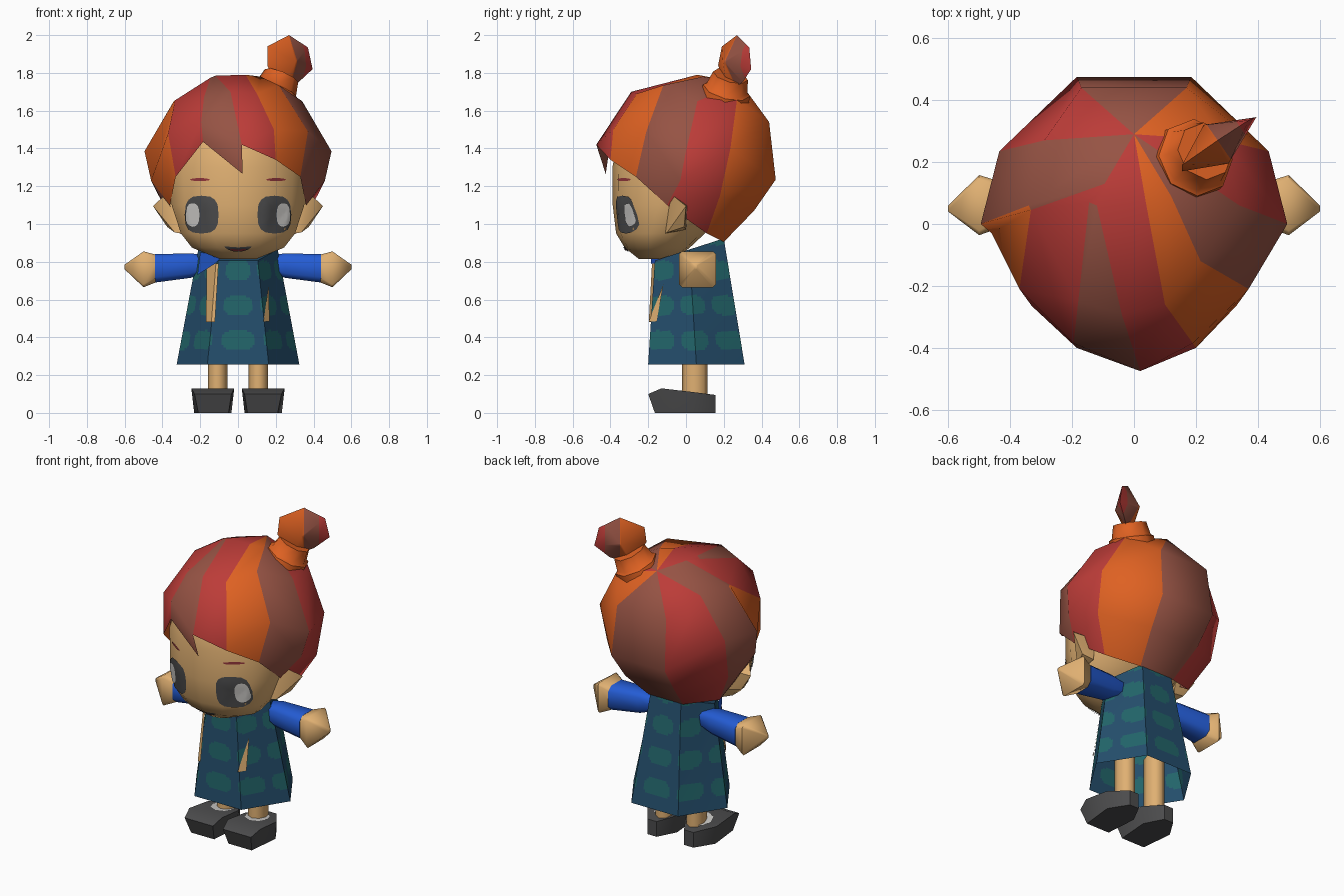
import bpy, bmesh, math
from mathutils import Vector
from mathutils.bvhtree import BVHTree

if "Cube" in bpy.data.objects:
    bpy.data.objects.remove(bpy.data.objects["Cube"])


def lin(c):
    c /= 255
    return c / 12.92 if c <= 0.04045 * 1 else ((c + 0.055) / 1.055) ** 2.4


def material(name, r, g, b):
    m = bpy.data.materials.new(name)
    m.diffuse_color = (lin(r), lin(g), lin(b), 1)
    m.use_nodes = True
    m.node_tree.nodes["Principled BSDF"].inputs["Base Color"].default_value = m.diffuse_color
    return m


RED = material("hair red", 188, 60, 56)
BROWN = material("hair brown", 150, 83, 68)
ORANGE = material("hair orange", 222, 97, 34)
SKIN = material("skin", 224, 176, 114)
BLUE = material("sleeve blue", 36, 92, 212)
NAVY = material("dress navy", 36, 78, 108)
TEAL = material("dress teal", 34, 101, 106)
GREY = material("dark grey", 76, 76, 77)
WHITE = material("light grey", 205, 203, 200)
LIP = material("dark red", 150, 55, 60)


def finish(bm, name, mats, smooth=None, normals=True):
    if normals:
        bmesh.ops.recalc_face_normals(bm, faces=bm.faces)
    me = bpy.data.meshes.new(name)
    bm.to_mesh(me)
    ob = bpy.data.objects.new(name, me)
    bpy.context.collection.objects.link(ob)
    for m in mats:
        me.materials.append(m)
    if smooth:
        bpy.ops.object.select_all(action='DESELECT')
        ob.select_set(True)
        bpy.context.view_layer.objects.active = ob
        bpy.ops.object.shade_smooth_by_angle(angle=math.radians(smooth))
    return ob


def hull(points):
    bm = bmesh.new()
    vs = [bm.verts.new(p) for p in points]
    out = bmesh.ops.convex_hull(bm, input=vs)
    inner = {v for v in out["geom_interior"] if isinstance(v, bmesh.types.BMVert)}
    bmesh.ops.delete(bm, geom=list(inner), context='VERTS')
    bmesh.ops.dissolve_limit(bm, angle_limit=0.02, verts=bm.verts, edges=bm.edges)
    return bm


def loft(rings, cap0=True, cap1=True):
    bm = bmesh.new()
    rows = [[bm.verts.new(p) for p in r] for r in rings]
    n = len(rows[0])
    for a, b in zip(rows, rows[1:]):
        for i in range(n):
            bm.faces.new((a[i], a[(i + 1) % n], b[(i + 1) % n], b[i]))
    if cap0:
        bm.faces.new(rows[0])
    if cap1:
        bm.faces.new(rows[-1])
    return bm


def oval(n, rx, y0, y1, z, cx=0, shift=0.0):
    ang = [2 * math.pi * (i + shift) / n for i in range(n)]
    return [(cx + rx * math.sin(a), (y0 + y1) / 2 - (y1 - y0) / 2 * math.cos(a), z) for a in ang]


# Head: stacked rings (z, half width, front y, back y)
head = loft([oval(14, w, a, b, z) for z, w, a, b in (
    (.815, .10, -.25, -.06), (.875, .25, -.325, .02), (.95, .31, -.37, .10), (1.10, .36, -.388, .24),
    (1.30, .375, -.39, .30), (1.48, .33, -.35, .31), (1.62, .20, -.20, .25))])
bmesh.ops.recalc_face_normals(head, faces=head.faces)
tree = BVHTree.FromBMesh(head)
finish(head, "head", [SKIN], 50)

# Hair: meridians running from the crown to the hairline, one colour per lock
side = [[(.17, .44, 1.54), (.185, .475, 1.235), (.17, .36, 1.07), (.12, .20, .905)],
        [(.29, .27, 1.66), (.435, .235, 1.40), (.42, .18, 1.15), (.31, .11, .95)],
        [(.34, .06, 1.65), (.495, .0, 1.385), (.46, -.03, 1.23), (.36, -.10, 1.10)]]
front = [[(.12, .09, 1.78), (.215, -.12, 1.735), (.37, -.21, 1.49), (.33, -.265, 1.25)],
         [(.04, .06, 1.79), (.10, -.26, 1.69), (.19, -.385, 1.50), (.20, -.40, 1.34)],
         [(-.12, .06, 1.785), (-.04, -.29, 1.70), (.02, -.475, 1.42), (.025, -.425, 1.265)],
         [(-.145, .07, 1.775), (-.18, -.25, 1.67), (-.195, -.385, 1.54), (-.185, -.40, 1.435)],
         [(-.095, .13, 1.775), (-.333, .045, 1.655), (-.37, -.21, 1.48), (-.33, -.265, 1.25)]]
lines = side + front + [[(-x, y, z) for x, y, z in m] for m in reversed(side)]
locks = [2, 0, 1, 2, 0, 1, 0, 2, 1, 0, 1]     # 0 red, 1 brown, 2 orange
crown = {5: 0, 7: 1}
bm = bmesh.new()
pole = bm.verts.new((0, .29, 1.745))
grid = [[bm.verts.new(p) for p in m] for m in lines]
for i, col in enumerate(locks):
    a, b = grid[i], grid[(i + 1) % len(grid)]
    bm.faces.new((pole, a[0], b[0])).material_index = crown.get(i, col)
    for k in range(3):
        quad = (a[k], a[k + 1], b[k + 1], b[k])
        if i == 4 and k == 2:            # notch beside the fringe tip
            quad = (a[k], a[k + 1], b[k])
        if i == 7 and k == 0:            # side lock ends short of the crown
            bm.faces.new((a[0], a[1], b[0])).material_index = 1
            quad = (a[1], b[1], b[0])
        bm.faces.new(quad).material_index = col
finish(bm, "hair", [RED, BROWN, ORANGE], 60)

# Hair band and bun
axis = Vector((.36, .24, .9)).normalized()
turn = Vector((0, 0, 1)).rotation_difference(axis).to_matrix()
base = Vector((.192, .21, 1.69))
rings = [[base + turn @ Vector((r * math.cos(t * math.pi / 4), r * math.sin(t * math.pi / 4), h))
          for t in range(8)] for h, r in ((-.07, .135), (.02, .128), (.03, .112), (.105, .095))]
finish(loft(rings), "hair_band", [ORANGE], 50)
bm = hull([(.155, .19, 1.94), (.27, .27, 2.0), (.37, .335, 1.935), (.395, .345, 1.82), (.32, .30, 1.75),
           (.22, .22, 1.70), (.155, .17, 1.84), (.225, .32, 1.86), (.305, .195, 1.86)])
along = Vector((.82, .57, 0))
cuts = [along.dot((.27, .27, 0)), along.dot((.34, .317, 0))]
for c in cuts:
    bmesh.ops.bisect_plane(bm, geom=bm.verts[:] + bm.edges[:] + bm.faces[:],
                           plane_co=along * c / along.length_squared, plane_no=along)
for f in bm.faces:
    u = along.dot(f.calc_center_median())
    f.material_index = sum(u > c for c in cuts)
finish(bm, "hair_bun", [ORANGE, BROWN, RED], 40)


# Painted face details, laid on the head surface
def decal(name, mat, cx, cz, rx, rz, lift, power=1.0, bend=0.0):
    bm = bmesh.new()

    def put(r, t):
        c, s = math.cos(t), math.sin(t)
        u = r * math.copysign(abs(c) ** power, c)
        x, z = cx + rx * u, cz + rz * r * math.copysign(abs(s) ** power, s) + bend * u * u
        p, nor, _, _ = tree.ray_cast(Vector((x, -2, z)), Vector((0, 1, 0)))
        return bm.verts.new(p + nor * lift)
    n = 16
    rows = [[put(r / 4, 2 * math.pi * i / n) for i in range(n)] for r in range(1, 5)]
    mid = put(0, 0)
    for i in range(n):
        j = (i + 1) % n
        bm.faces.new((mid, rows[0][i], rows[0][j]))
        for a, b in zip(rows, rows[1:]):
            bm.faces.new((a[i], b[i], b[j], a[j]))
    finish(bm, name, [mat], 50, normals=False)


for s, tag in ((-1, "left"), (1, "right")):
    decal("eye_" + tag, GREY, s * .19, 1.05, .088, .10, .005, .7)
    decal("eye_glint_" + tag, WHITE, s * .235, 1.048, .036, .062, .0095, .8)
    decal("brow_" + tag, LIP, s * .2, 1.235, .052, .008, .004)
decal("mouth", GREY, 0, .868, .07, .011, .005, 1, .014)
decal("lip", LIP, 0, .868, .042, .005, .009, 1, .005)

# Dress: six flat sides, split finely so the rounded spots follow the cloth
SIDES, SUB, ROWS = 6, 24, 48


def dress_ring(t):
    pts = []
    low = oval(SIDES, .325, -.24, .35, .255, 0, .5)
    top = oval(SIDES, .21, -.193, .228, 0, 0, .5)
    for i in range(SIDES * SUB):
        a, k = divmod(i, SUB)
        p, q = (Vector(r[a]).lerp(Vector(r[(a + 1) % SIDES]), k / SUB) for r in (low, top))
        q.z = .865 + .32 * (q.y - .0175)
        pts.append(p.lerp(q, t))
    return pts


bm = loft([dress_ring(r / ROWS) for r in range(ROWS + 1)], cap0=False)
bm.faces.ensure_lookup_table()
for n, f in enumerate(bm.faces[:-1]):
    du = ((n % (SIDES * SUB) + .5 + 12 + 9) % 18 - 9) / 6.9
    dz = ((f.calc_center_median().z - .385 + .0925) % .185 - .0925) / .052
    if abs(du) ** 3 + abs(dz) ** 3 < 1:
        f.material_index = 1
finish(bm, "dress", [NAVY, TEAL], 30)


# Thin panels showing through on the dress front
def panel(name, mat, *polys):
    bm = bmesh.new()
    for pts in polys:
        bm.faces.new([bm.verts.new(p) for p in pts])
    finish(bm, name, [mat])


panel("dress_slit_left", SKIN,
      [(-.17, -.15, .48), (-.141, -.197, .48), (-.117, -.18, .79), (-.165, -.095, .79)],
      [(-.141, -.197, .48), (-.122, -.197, .48), (-.103, -.18, .79), (-.117, -.18, .79)])
panel("dress_slit_right", SKIN, [(.135, -.197, .485), (.144, -.197, .485), (.167, -.155, .485), (.162, -.12, .68)])
panel("collar_flap", BLUE, [(-.215, -.03, .73), (-.122, -.185, .79), (-.09, -.185, .82), (-.12, -.18, .84), (-.2, -.03, .85)])

# Mirrored parts: ears, sleeves, hands, legs, shoes
for s, tag in ((-1, "left"), (1, "right")):
    def mir(pts):
        return [(s * x, y, z) for x, y, z in pts]

    finish(hull(mir([(.30, -.11, .95), (.30, -.08, 1.16), (.30, .01, 1.10), (.30, 0, .97),
                     (.38, -.08, 1.16), (.45, 0, 1.095), (.375, -.01, .985), (.335, -.10, .955)])),
           "ear_" + tag, [SKIN], 40)

    def square(x, y0, y1, z0, z1, k=.62):      # eight-sided arm section
        cy, cz, ry, rz = (y0 + y1) / 2, (z0 + z1) / 2, (y1 - y0) / 2, (z1 - z0) / 2
        return mir([(x, cy + ry * a, cz + rz * b) for a, b in
                    ((1, k), (k, 1), (-k, 1), (-1, k), (-1, -k), (-k, -1), (k, -1), (1, -k))])

    finish(loft([square(.15, .02, .11, .75, .83), square(.25, -.005, .125, .715, .845),
                 square(.44, -.02, .145, .69, .84)]), "sleeve_" + tag, [BLUE], 60)
    finish(loft([square(.425, -.01, .135, .695, .835), square(.50, -.036, .158, .665, .855, .85),
                 square(.60, .04, .06, .76, .785)]), "hand_" + tag, [SKIN], 60)
    finish(loft([oval(8, .052, -.02, .115, z, s * .108) for z in (.08, .45)]),
           "leg_" + tag, [SKIN], 60)
    finish(hull(mir([(.05, -.165, 0), (.21, -.165, 0), (.035, .04, 0), (.232, .04, 0),
                     (.095, .155, 0), (.16, .155, 0),
                     (.035, -.20, .10), (.23, -.20, .10), (.02, -.13, .13), (.247, -.13, .13),
                     (.025, .04, .11), (.24, .04, .11), (.095, .155, .095), (.16, .155, .095)])),
           "shoe_" + tag, [GREY], 40)
    panel("sock_" + tag, WHITE,
          [(x, y, .124 - .1 * (y + .04)) for x, y, _ in oval(8, .072, -.06, .105, 0, s * .118)])
